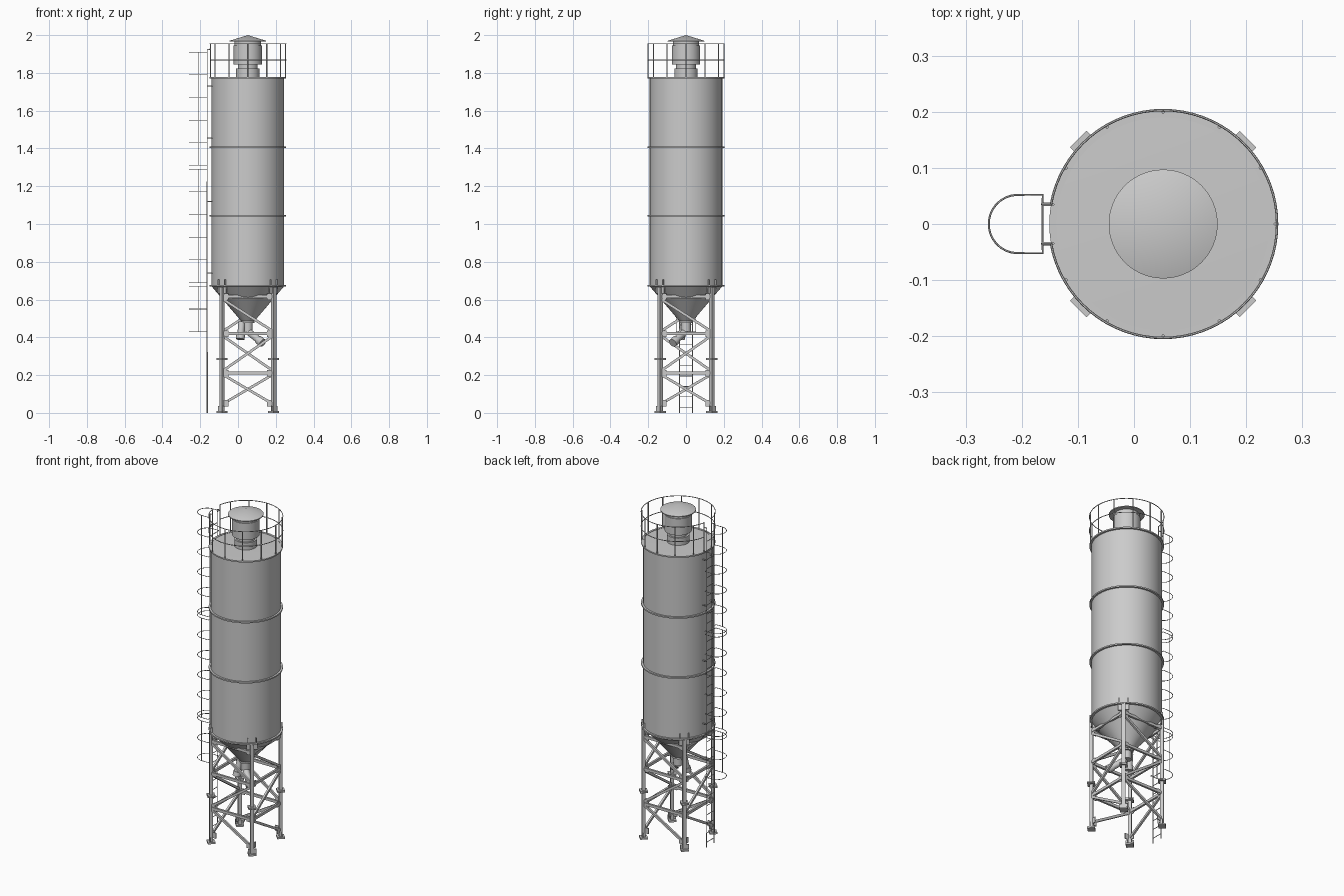
import bpy, bmesh, math
from mathutils import Vector, Matrix

if "Cube" in bpy.data.objects:
    bpy.data.objects.remove(bpy.data.objects["Cube"])

CX = 0.052          # silo axis
LEG_R = 0.193       # leg distance from axis


def polar(r, deg, z):
    a = math.radians(deg)
    return Vector((CX + r * math.cos(a), r * math.sin(a), z))


def finish(name, bm, smooth=False):
    bmesh.ops.recalc_face_normals(bm, faces=bm.faces)
    me = bpy.data.meshes.new(name)
    bm.to_mesh(me)
    bm.free()
    ob = bpy.data.objects.new(name, me)
    bpy.context.collection.objects.link(ob)
    if smooth:
        bpy.ops.object.select_all(action='DESELECT')
        bpy.context.view_layer.objects.active = ob
        ob.select_set(True)
        bpy.ops.object.shade_smooth_by_angle(angle=math.radians(30))
    return ob


def lathe(name, profile, closed=False, n=64):
    bm = bmesh.new()
    vs = [bm.verts.new((CX + r, 0, z)) for r, z in profile]
    edges = [bm.edges.new(p) for p in zip(vs, vs[1:])]
    if closed:
        edges.append(bm.edges.new((vs[-1], vs[0])))
    bmesh.ops.spin(bm, geom=vs + edges, cent=(CX, 0, 0), axis=(0, 0, 1),
                   angle=2 * math.pi, steps=n)
    bmesh.ops.remove_doubles(bm, verts=bm.verts, dist=1e-5)
    return finish(name, bm, True)


def tubes(name, paths, r):
    """Round bars following polylines, joined as one mesh."""
    cu = bpy.data.curves.new(name, 'CURVE')
    cu.dimensions = '3D'
    cu.bevel_depth, cu.bevel_resolution, cu.use_fill_caps = r, 1, True
    for path in paths:
        s = cu.splines.new('POLY')
        s.points.add(len(path) - 1)
        for pt, co in zip(s.points, path):
            pt.co = (*co, 1)
    ob = bpy.data.objects.new(name, cu)
    bpy.context.collection.objects.link(ob)
    bpy.ops.object.select_all(action='DESELECT')
    bpy.context.view_layer.objects.active = ob
    ob.select_set(True)
    bpy.ops.object.convert(target='MESH')
    bpy.ops.object.shade_smooth_by_angle(angle=math.radians(50))


def box(bm, centre, size, deg=0):
    m = (Matrix.Translation(centre) @ Matrix.Rotation(math.radians(deg), 4, 'Z')
         @ Matrix.Diagonal((*size, 1)))
    bmesh.ops.create_cube(bm, size=1, matrix=m)


def bar(bm, p, q, w, h):
    d = q - p
    m = (Matrix.Translation((p + q) / 2) @ d.to_track_quat('X', 'Z').to_matrix().to_4x4()
         @ Matrix.Diagonal((d.length, w, h, 1)))
    bmesh.ops.create_cube(bm, size=1, matrix=m)


def pipe(bm, p, q, r):
    d = q - p
    m = Matrix.Translation((p + q) / 2) @ d.to_track_quat('Z', 'Y').to_matrix().to_4x4()
    bmesh.ops.create_cone(bm, cap_ends=True, segments=24, radius1=r, radius2=r,
                          depth=d.length, matrix=m)


# Tank with hopper cone, and its flange rings
lathe("silo_tank", [(0, 0.48), (0.03, 0.48), (0.192, 0.67), (0.192, 1.775), (0, 1.78)])
for i, z in enumerate((0.672, 1.043, 1.406, 1.773)):
    lathe(f"flange_ring_{i}", [(0.19, z - 0.004), (0.203, z - 0.004),
                               (0.203, z + 0.004), (0.19, z + 0.004)], True)

# Roof dust filter with conical cap
lathe("dust_filter", [(0.062, 1.775), (0.062, 1.822), (0.052, 1.822), (0.052, 1.845),
                      (0.075, 1.845), (0.075, 1.945), (0.07, 1.945), (0.07, 1.97)])
lathe("filter_cap", [(0, 1.965), (0.097, 1.965), (0.097, 1.97), (0, 2.0)])

# Roof railing, open at the ladder
arc = range(-170, 171, 5)
tubes("railing_rings", [[polar(0.203, a, z) for a in arc] for z in (1.955, 1.868)], 0.0022)
tubes("railing_posts", [[polar(0.2, a, 1.77), polar(0.2, a, 1.955)]
                        for a in [-170, *range(-150, 151, 30), 170]], 0.0032)

# Four legs with base plates, splice plates and saddle gussets
legs, plates = bmesh.new(), bmesh.new()
for a in (45, 135, 225, 315):
    box(legs, polar(LEG_R, a, 0.335), (0.02, 0.02, 0.665), a)
    for z, t in ((0.005, 0.01), (0.282, 0.005), (0.289, 0.005)):
        box(plates, polar(LEG_R, a, z), (0.042, 0.042, t), a)
    box(plates, polar(0.172, a, 0.645), (0.045, 0.008, 0.05), a)
    box(plates, polar(0.19, a, 0.65), (0.006, 0.06, 0.035), a)
    for k in (-7, 7):
        box(plates, polar(0.196, a + k, 0.688), (0.012, 0.004, 0.034), a + k)
    for k in (-1, 1):
        box(plates, polar(0.199, a + k * 5, 0.022), (0.004, 0.012, 0.03), a)
finish("legs", legs)
finish("leg_plates", plates)

# Bracing: horizontals and alternating diagonals on each side
brace, gusset = bmesh.new(), bmesh.new()
for a in (45, 135, 225, 315):
    b = a + 90
    side = (polar(1, b, 0) - polar(1, a, 0)).normalized()
    for z in (0.21, 0.42, 0.615):
        bar(brace, polar(LEG_R, a, z), polar(LEG_R, b, z), 0.012, 0.016)
    for i, (lo, hi) in enumerate(((0.045, 0.205), (0.22, 0.41), (0.43, 0.605))):
        s, e = (b, a) if i != 1 else (a, b)
        bar(brace, polar(LEG_R, s, lo), polar(LEG_R, e, hi), 0.012, 0.014)
    for z in (0.05, 0.21, 0.42, 0.615):
        for corner, sgn in ((a, 1), (b, -1)):
            p = polar(LEG_R, corner, z) + side * sgn * 0.02
            bar(gusset, p - side * 0.014, p + side * 0.014, 0.005, 0.034)
finish("bracing", brace)
finish("brace_gussets", gusset)

# Outlet below the cone with two angled chutes
out = bmesh.new()
V = Vector
pipe(out, V((CX, 0, 0.43)), V((CX, 0, 0.485)), 0.026)
pipe(out, V((CX, 0, 0.476)), V((CX, 0, 0.486)), 0.036)
for x1, y1, z1, x2, y2, z2 in ((0.02, -0.01, 0.48, 0.012, -0.03, 0.39),
                               (0.055, -0.005, 0.43, 0.13, -0.07, 0.37)):
    p, q = V((x1, y1, z1)), V((x2, y2, z2))
    pipe(out, p, q, 0.018)
    pipe(out, p.lerp(q, 0.72), q, 0.023)
finish("outlet_chutes", out, True)

# Ladder: rails, rungs, wall brackets and top hand-holds
LX, LY = -0.163, 0.035
tubes("ladder_rails", [[(LX, s * LY, 0), (LX, s * LY, 1.925), (-0.147, s * LY, 1.925)]
                       for s in (-1, 1)], 0.003)
tubes("ladder_rungs", [[(LX, -LY, 0.03 + i * 0.055), (LX, LY, 0.03 + i * 0.055)]
                       for i in range(34)], 0.002)
tubes("ladder_brackets", [[(LX, s * LY, z), (-0.135, s * LY, z)]
                          for s in (-1, 1) for z in (0.74, 1.12, 1.455, 1.73)], 0.003)

# Safety cage in three sections
HX, HR = -0.207, 0.052
sections = ((0.43, 0.67, 3), (0.69, 1.29, 6), (1.31, 1.91, 6))
hoops, strips = [], []
for lo, hi, n in sections:
    for i in range(n):
        z = lo + (hi - lo) * i / (n - 1)
        half = [(HX + HR * math.cos(math.radians(t)), HR * math.sin(math.radians(t)), z)
                for t in range(90, 271, 12)]
        hoops.append([(LX, LY, z), (LX, HR, z), *half, (LX, -HR, z), (LX, -LY, z)])
    strips += [[(HX, s * HR, lo), (HX, s * HR, hi)] for s in (-1, 1)]
tubes("cage_hoops", hoops, 0.0018)
tubes("cage_strips", strips, 0.0018)
